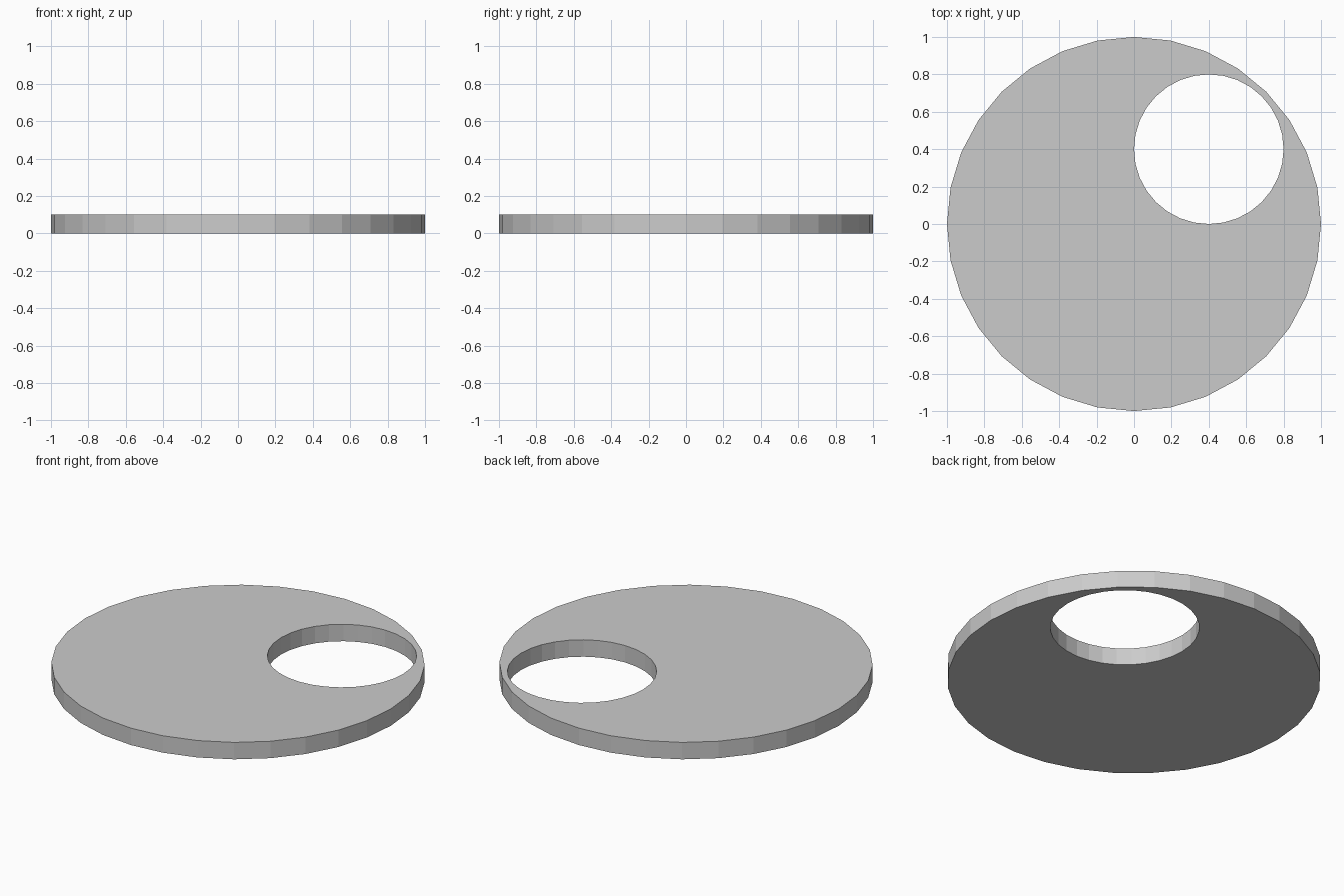
import bpy

if "Cube" in bpy.data.objects:
    bpy.data.objects.remove(bpy.data.objects["Cube"])

THICK = 0.1
SIDES = 32


def cylinder(name, radius, depth, location):
    bpy.ops.mesh.primitive_cylinder_add(vertices=SIDES, radius=radius, depth=depth, location=location)
    obj = bpy.context.object
    obj.name = name
    return obj


# Flat round plate standing on z = 0
disc = cylinder("disc", 1.0, THICK, (0, 0, THICK / 2))

# Off-centre round hole
cutter = cylinder("hole_cutter", 0.4, THICK * 4, (0.4, 0.4, THICK / 2))
cutter.hide_render = True
cutter.display_type = 'WIRE'

hole = disc.modifiers.new("hole", 'BOOLEAN')
hole.operation = 'DIFFERENCE'
hole.solver = 'EXACT'
hole.object = cutter

# Apply the cut and drop the helper
bpy.ops.object.select_all(action='DESELECT')
disc.select_set(True)
bpy.context.view_layer.objects.active = disc
bpy.ops.object.modifier_apply(modifier=hole.name)
bpy.data.objects.remove(cutter, do_unlink=True)
